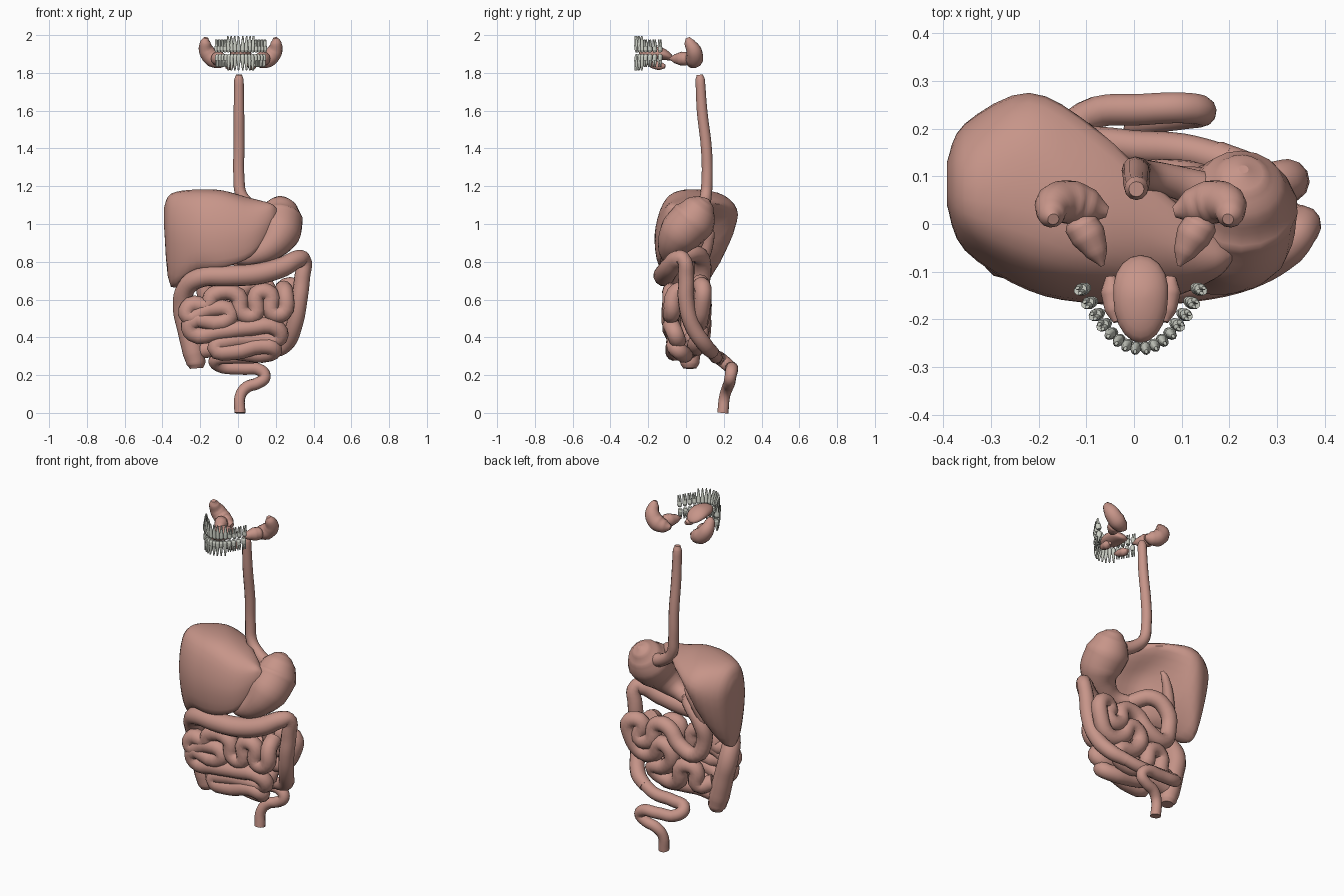
import bpy, bmesh, math
from mathutils import Vector, Matrix


def material(name, col):
    m = bpy.data.materials.new(name)
    m.diffuse_color = (*col, 1)
    return m


FLESH = material("flesh", (0.57, 0.3, 0.25))
ENAMEL = material("enamel", (0.62, 0.64, 0.57))


def finish(ob, mat, angle=50):
    ob.data.materials.append(mat)
    bpy.ops.object.select_all(action='DESELECT')
    ob.select_set(True)
    bpy.context.view_layer.objects.active = ob
    if ob.type == 'CURVE':
        bpy.ops.object.convert(target='MESH')
    bpy.ops.object.shade_smooth_by_angle(angle=math.radians(angle))


def tube(name, pts, res=5, sides=4):
    """Smooth tube through (x, y, z, radius) points."""
    cu = bpy.data.curves.new(name, 'CURVE')
    cu.dimensions = '3D'
    cu.bevel_depth = 1.0
    cu.bevel_resolution = sides
    cu.resolution_u = res
    cu.use_fill_caps = True
    sp = cu.splines.new('BEZIER')
    sp.bezier_points.add(len(pts) - 1)
    for b, (x, y, z, r) in zip(sp.bezier_points, pts):
        b.co = (x, y, z)
        b.radius = r
        b.handle_left_type = b.handle_right_type = 'AUTO'
    ob = bpy.data.objects.new(name, cu)
    bpy.context.collection.objects.link(ob)
    finish(ob, FLESH)


def from_bm(name, bm, mat, angle=50):
    bmesh.ops.recalc_face_normals(bm, faces=bm.faces)
    me = bpy.data.meshes.new(name)
    bm.to_mesh(me)
    bm.free()
    ob = bpy.data.objects.new(name, me)
    bpy.context.collection.objects.link(ob)
    finish(ob, mat, angle)


def catmull(pts, n, closed):
    """Interpolate a list of vectors with n steps per span."""
    k = len(pts)
    get = (lambda i: pts[i % k]) if closed else (lambda i: pts[max(0, min(k - 1, i))])
    out = []
    for i in range(k if closed else k - 1):
        a, b, c, d = (get(i + j) for j in (-1, 0, 1, 2))
        for s in range(n):
            t = s / n
            out.append(0.5 * (2 * b + (c - a) * t + (2 * a - 5 * b + 4 * c - d) * t * t
                              + (3 * b - a - 3 * c + d) * t ** 3))
    if not closed:
        out.append(pts[-1])
    return out


# Liver: lofted from yz sections (front edge, front, top front, top back, back, hollow underside)
sections = [
    (-0.392, (.05, 1.0), (.04, 1.03), (.06, 1.08), (.11, 1.08), (.13, 1.04), (.1, 1.0)),
    (-0.355, (.0, .70), (-.055, .95), (.0, 1.14), (.14, 1.14), (.21, 1.0), (.11, .70)),
    (-0.22, (-.08, .75), (-.14, .95), (-.06, 1.16), (.17, 1.165), (.275, 1.05), (.17, .86)),
    (-0.08, (-.13, .77), (-.165, .95), (-.1, 1.14), (.05, 1.175), (.2, 1.1), (.0, .98)),
    (0.07, (-.13, .83), (-.155, .95), (-.12, 1.08), (-.04, 1.135), (.06, 1.11), (-.05, .98)),
    (0.17, (-.1, .96), (-.115, 1.02), (-.1, 1.09), (-.06, 1.11), (-.02, 1.08), (-.05, 1.0)),
    (0.205, (-.07, 1.04), (-.08, 1.06), (-.07, 1.08), (-.06, 1.08), (-.05, 1.07), (-.06, 1.05)),
]
rails = list(zip(*[[Vector((s[0], *p)) for p in s[1:]] for s in sections]))
rails = [catmull(list(r), 4, False) for r in rails]
bm = bmesh.new()
rings = [[bm.verts.new(p) for p in catmull(list(sec), 5, True)] for sec in zip(*rails)]
for r0, r1 in zip(rings, rings[1:]):
    for i in range(len(r0)):
        j = (i + 1) % len(r0)
        bm.faces.new((r0[i], r0[j], r1[j], r1[i]))
bm.faces.new(rings[0])
bm.faces.new(rings[-1])
from_bm("liver", bm, FLESH)

# Oesophagus and stomach
tube("oesophagus", [(.005, .073, 1.79, .016), (.005, .075, 1.765, .025), (.005, .085, 1.6, .028),
                    (.005, .108, 1.4, .029), (.005, .112, 1.25, .029), (.02, .105, 1.15, .031),
                    (.08, .09, 1.09, .035), (.15, .07, 1.06, .04)])
tube("stomach", [(.23, .115, 1.132, .01), (.228, .105, 1.118, .05), (.226, .08, 1.085, .09),
                 (.222, .04, 1.025, .122), (.213, -.03, .95, .115), (.165, -.07, .88, .08),
                 (.08, -.07, .83, .05), (.0, -.03, .82, .036)], sides=7)
tube("gallbladder", [(-.09, .13, .98, .01), (-.11, .13, .95, .022), (-.15, .11, .87, .03),
                     (-.18, .08, .79, .036), (-.19, .07, .755, .012)])

# Large intestine: caecum, ascending, transverse, descending, sigmoid, rectum
tube("large_intestine", [
    (-.22, .02, .236, .035), (-.222, .02, .26, .05), (-.235, .02, .32, .058), (-.265, .02, .44, .056),
    (-.29, .01, .56, .055), (-.275, -.04, .66, .05), (-.2, -.09, .715, .052), (-.05, -.115, .725, .056),
    (.1, -.11, .735, .057), (.23, -.085, .77, .055), (.32, -.04, .815, .048), (.347, -.015, .815, .038),
    (.34, .0, .72, .042), (.325, .0, .6, .043), (.3, .03, .47, .043), (.25, .1, .36, .042),
    (.17, .14, .32, .036)])
tube("sigmoid_and_rectum", [
    (.2, .13, .335, .034), (.1, .155, .30, .035), (-.03, .165, .295, .035), (-.12, .19, .28, .035),
    (-.1, .225, .25, .034), (.02, .24, .235, .034), (.12, .242, .225, .033), (.142, .235, .19, .031),
    (.11, .23, .16, .031), (.045, .22, .135, .031), (.012, .205, .09, .029), (.01, .195, .0, .03)])


# Small intestine: duodenum plus a rear and a front layer of loops
R = .045
rear = [(.0, -.03, .82), (-.08, .06, .84), (-.16, .09, .77), (-.18, .08, .67), (-.13, .09, .57),
        (-.02, .09, .6), (.06, .08, .68), (.15, .075, .67), (.17, .085, .58), (.25, .085, .57),
        (.24, .075, .66), (.31, .09, .66), (.31, .085, .57), (.24, .07, .48), (.15, .08, .5),
        (.1, .09, .58), (.03, .09, .53), (.08, .08, .44), (.17, .07, .41), (.1, .05, .35),
        (-.01, .08, .38), (-.04, .09, .48), (-.12, .08, .48), (-.13, .07, .38), (-.2, .03, .4)]
tube("small_intestine_rear", [(*p, R) for p in rear], 4)
front = [(.24, .0, .66), (.25, -.06, .63), (.24, -.075, .53), (.18, -.08, .53), (.17, -.08, .63),
         (.1, -.08, .63), (.09, -.08, .52), (.02, -.08, .53), (.0, -.08, .62), (-.13, -.08, .625),
         (-.16, -.075, .57), (-.25, -.07, .57), (-.265, -.07, .51), (-.15, -.08, .55),
         (-.04, -.085, .53), (-.08, -.085, .48), (-.25, -.07, .48), (-.24, -.06, .42),
         (-.1, -.075, .43), (.06, -.08, .45), (.2, -.07, .45), (.22, -.05, .40), (.1, -.05, .39),
         (-.05, -.06, .38), (-.12, -.06, .345), (-.02, -.065, .325), (.12, -.06, .355),
         (.19, -.05, .34), (.16, -.02, .315), (.02, .0, .32), (-.12, .02, .34), (-.2, .02, .33)]
tube("small_intestine_front", [(*p, R) for p in front], 4)


# Tongue: broad blunt ellipsoid, with its root drooping at the back
CX = .014
bm = bmesh.new()
bmesh.ops.create_uvsphere(bm, u_segments=20, v_segments=12, radius=1)
for v in bm.verts:
    x, y, z = v.co
    blunt = 1 + .18 * max(y, 0) * (1 - abs(z))
    v.co = (CX + x * .057 * blunt, -.157 + y * .092, 1.905 + z * .034 - .03 * max(y, 0) ** 2)
from_bm("tongue", bm, FLESH)

# Salivary glands, mirrored
for side, tag in ((1, "left"), (-1, "right")):
    X = lambda d: CX + side * d
    tube("sublingual_gland_" + tag, [(X(.05), -.205, 1.85, .008), (X(.055), -.18, 1.845, .02),
                                     (X(.06), -.14, 1.838, .024), (X(.064), -.11, 1.835, .01)])
    tube("parotid_gland_" + tag, [(X(.183), .01, 1.985, .012), (X(.187), .018, 1.962, .028),
                                  (X(.18), .042, 1.915, .042), (X(.145), .045, 1.875, .047),
                                  (X(.105), .035, 1.862, .038), (X(.07), .025, 1.86, .012)])
    tube("submandibular_gland_" + tag, [(X(.08), -.088, 1.875, .004), (X(.092), -.06, 1.875, .024),
                                        (X(.11), -.025, 1.875, .037), (X(.125), .0, 1.875, .036),
                                        (X(.135), .025, 1.875, .012)])


# Teeth: crowns with tapering roots set round an arch
def jaw(name, up, z0, scale):
    b = bmesh.new()
    for i in range(16):
        u = (i - 7.5) / 7.5
        t = math.copysign(abs(u) ** 0.92, u)
        x, y = CX + .123 * scale * t, -.258 + .122 * t * t
        turn = math.atan2(.25 * t, .123)
        molar = abs(i - 7.5) > 4
        base = (Matrix.Translation((x, y, z0)) @ Matrix.Rotation(turn, 4, 'Z')
                @ Matrix.Diagonal((1, 1, up, 1)) @ Matrix.Rotation(.12, 4, 'X'))

        def cone(off, z, h, r1, r2, depth):
            m = base @ Matrix.Translation((off, 0, z + h / 2)) @ Matrix.Diagonal((1, depth, 1, 1))
            bmesh.ops.create_cone(b, cap_ends=True, segments=10, radius1=r1, radius2=r2, depth=h, matrix=m)
        d = 1.35 if molar else 1.05
        cone(0, 0, .012, .009, .0125, d)
        cone(0, .012, .022, .0125, .0105, d)
        length = .034 if molar else .054
        for off in ((-.006, .006) if molar else (0,)):
            cone(off, .032, length, .0065 if molar else .0105, .0035, 1.3)
    from_bm(name, b, ENAMEL, 60)


jaw("upper_teeth", 1, 1.91, 1.0)
jaw("lower_teeth", -1, 1.898, .96)
